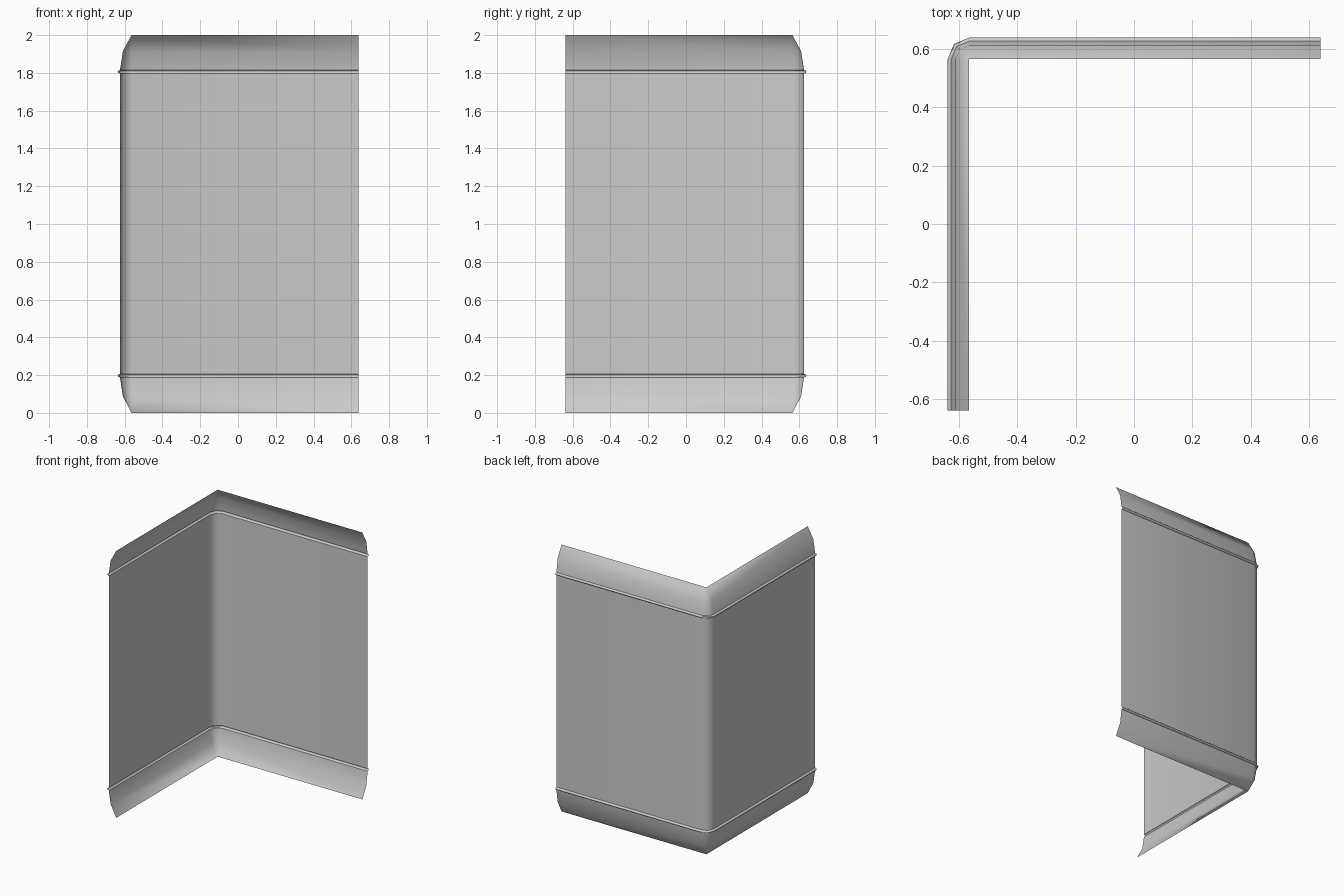
import bpy, bmesh, math

if "Cube" in bpy.data.objects:
    bpy.data.objects.remove(bpy.data.objects["Cube"])

E = 0.637          # outer half-size
C = 0.5635         # centre of the corner bend is (-C, C)

# Half profile: (distance out from bend centre, height), top lip down to wall
top = [(0.0, 2.0), (0.046, 1.915), (0.0615, 1.815),
       (0.071, 1.812), (0.0735, 1.806), (0.071, 1.800), (0.0615, 1.796)]
# Mirror for the lower lip
profile = top + [(r, 2.0 - z + 0.003 * (r > 0)) for r, z in reversed(top)]

# Stations along the L path: (position, outward direction)
stations = [((-C, -E), 180), ((-C, C), 180), ((-C, C), 135),
            ((-C, C), 90), ((E, C), 90)]

bm = bmesh.new()
cols = []
for (x, y), deg in stations:
    a = math.radians(deg)
    cols.append([bm.verts.new((x + r * math.cos(a), y + r * math.sin(a), z))
                 for r, z in profile])
for c0, c1 in zip(cols, cols[1:]):
    for i in range(len(profile) - 1):
        bm.faces.new((c0[i], c0[i + 1], c1[i + 1], c1[i]))

# Lips close to a sharp inner corner
bmesh.ops.remove_doubles(bm, verts=bm.verts, dist=0.0005)
bmesh.ops.recalc_face_normals(bm, faces=bm.faces)
bm.faces.ensure_lookup_table()
if sum(f.normal.x * f.calc_area() for f in bm.faces) > 0:
    bmesh.ops.reverse_faces(bm, faces=bm.faces)

# Corner panel: bent thin sheet with beads and flared lips
mesh = bpy.data.meshes.new("corner_panel")
bm.to_mesh(mesh)
bm.free()
panel = bpy.data.objects.new("corner_panel", mesh)
bpy.context.collection.objects.link(panel)
bpy.context.view_layer.objects.active = panel
panel.select_set(True)
bpy.ops.object.shade_smooth_by_angle(angle=math.radians(50))
